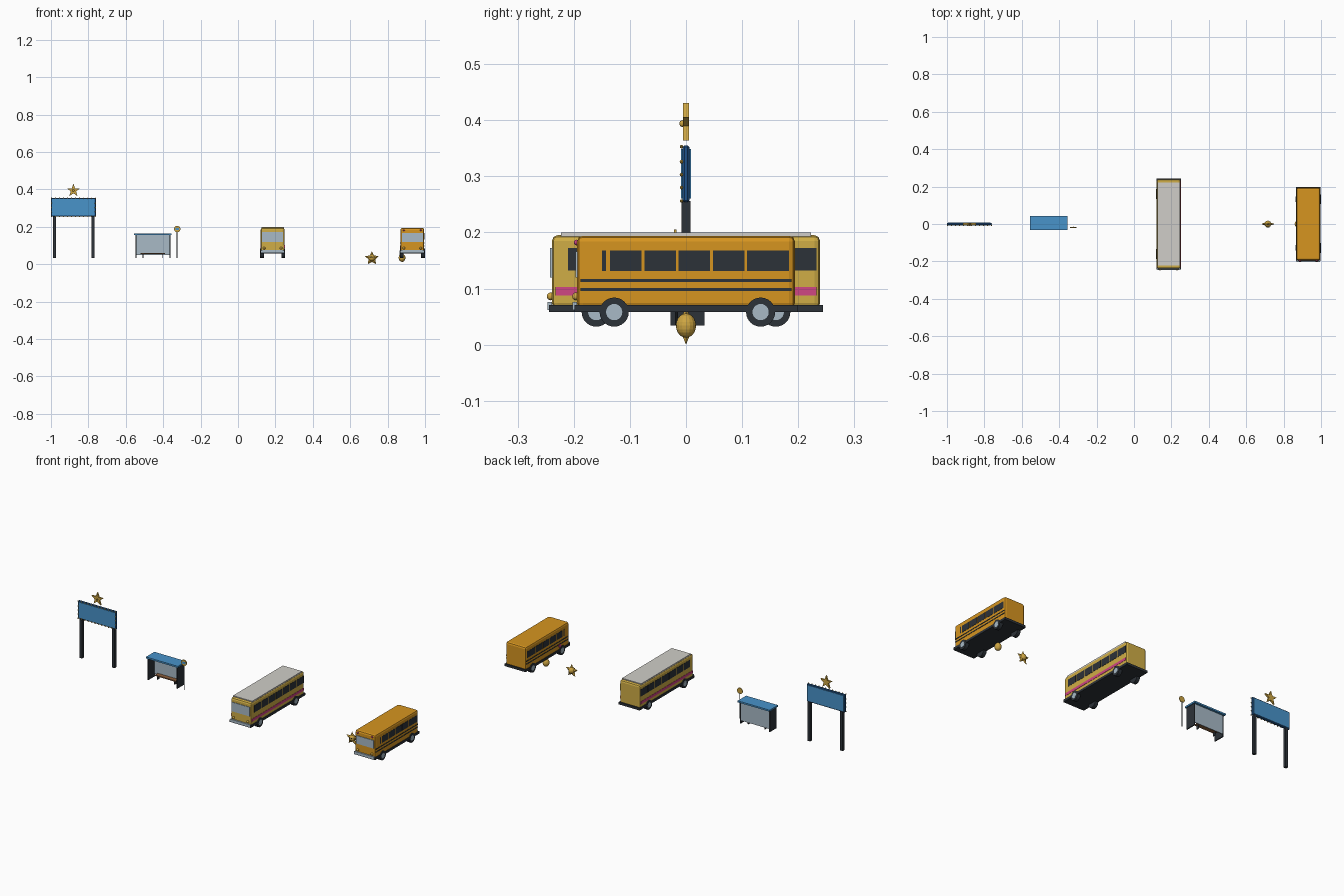
import bpy, bmesh, math
from mathutils import Matrix, Vector

if "Cube" in bpy.data.objects:
    bpy.data.objects.remove(bpy.data.objects["Cube"])


def material(name, r, g, b):
    m = bpy.data.materials.new(name)
    lin = [((c / 255 + 0.055) / 1.055) ** 2.4 for c in (r, g, b)]
    m.diffuse_color = (*lin, 1)
    m.use_nodes = True
    m.node_tree.nodes["Principled BSDF"].inputs["Base Color"].default_value = m.diffuse_color
    return m


ORANGE = material("orange_paint", 214, 149, 32)
YELLOW = material("yellow_paint", 208, 174, 70)
WHITE = material("off_white", 208, 206, 200)
BLUE = material("sign_blue", 72, 147, 202)
NAVY = material("dark_blue", 32, 84, 140)
DARK = material("charcoal", 44, 50, 56)
GLASS = material("pale_glass", 168, 186, 198)
PINK = material("pink", 208, 70, 132)
BROWN = material("bench_brown", 140, 95, 60)
GOLD = material("gold", 205, 165, 66)


def finish(name, bm, mat, loc=(0, 0, 0)):
    bmesh.ops.recalc_face_normals(bm, faces=bm.faces)
    me = bpy.data.meshes.new(name)
    bm.to_mesh(me)
    bm.free()
    me.materials.append(mat)
    ob = bpy.data.objects.new(name, me)
    ob.location = loc
    bpy.context.collection.objects.link(ob)
    return ob


def box(name, mat, x0, x1, y0, y1, z0, z1, bevel=0, segments=2):
    bm = bmesh.new()
    bmesh.ops.create_cube(bm, size=1)
    bmesh.ops.scale(bm, vec=(x1 - x0, y1 - y0, z1 - z0), verts=bm.verts)
    ob = finish(name, bm, mat, ((x0 + x1) / 2, (y0 + y1) / 2, (z0 + z1) / 2))
    if bevel:
        mod = ob.modifiers.new("rounded_edges", 'BEVEL')
        mod.width, mod.segments = bevel, segments
    return ob


def disc(name, mat, loc, radius, depth, axis='X', sides=24):
    bm = bmesh.new()
    bmesh.ops.create_cone(bm, cap_ends=True, segments=sides, radius1=radius, radius2=radius, depth=depth)
    turn = {'X': Matrix.Rotation(math.pi / 2, 3, 'Y'), 'Y': Matrix.Rotation(math.pi / 2, 3, 'X'),
            'Z': Matrix.Identity(3)}[axis]
    bmesh.ops.rotate(bm, matrix=turn, verts=bm.verts)
    return finish(name, bm, mat, loc)


def ball(name, mat, loc, radius, u=16, v=10, stretch=1):
    bm = bmesh.new()
    bmesh.ops.create_uvsphere(bm, u_segments=u, v_segments=v, radius=radius)
    bmesh.ops.scale(bm, vec=(1, 1, stretch), verts=bm.verts)
    return finish(name, bm, mat, loc)


def star(name, mat, loc, outer, inner, half, puffy=False):
    """Five-pointed star facing the front: flat plate, or pillow with raised centres."""
    bm = bmesh.new()
    ring = []
    for i in range(10):
        a = math.pi / 2 + i * math.pi / 5
        r = inner if i % 2 else outer
        ring.append(Vector((r * math.cos(a), 0, r * math.sin(a))))
    if puffy:
        rim = [bm.verts.new(p) for p in ring]
        for y in (-half, half):
            mid = bm.verts.new((0, y, 0))
            for i in range(10):
                bm.faces.new((rim[i], rim[(i + 1) % 10], mid))
    else:
        front = bm.faces.new([bm.verts.new(p + Vector((0, -half, 0))) for p in ring])
        ext = bmesh.ops.extrude_face_region(bm, geom=[front], use_keep_orig=True)
        moved = [g for g in ext['geom'] if isinstance(g, bmesh.types.BMVert)]
        bmesh.ops.translate(bm, vec=(0, 2 * half, 0), verts=moved)
    return finish(name, bm, mat, loc)


def bus(prefix, cx, half_len, paint, top, windows, win_z, stripes, wheel_y, screen_z):
    n = lambda part: prefix + "_" + part
    w, L = 0.0635, half_len
    box(n("body"), paint, cx - w, cx + w, -L, L, 0.064, top, 0.010)
    box(n("skirt"), DARK, cx - 0.066, cx + 0.066, -L - 0.005, L + 0.005, 0.058, 0.071)
    # windscreen, front bumper and headlights
    box(n("windscreen"), GLASS, cx - 0.056, cx + 0.056, -L - 0.003, -L + 0.004, *screen_z)
    box(n("front_bumper"), GLASS, cx - 0.062, cx + 0.062, -L - 0.008, -L, 0.062, 0.076)
    for s in (-1, 1):
        ball(n("headlight"), GOLD, (cx + s * 0.045, -L - 0.002, 0.086), 0.007, 12, 8)
        side = cx + s * w
        # side glazing and painted stripes
        for y0, y1 in windows:
            box(n("side_window"), DARK, side - 0.001, side + 0.001, y0, y1, *win_z)
        for mat, z0, z1 in stripes:
            box(n("side_stripe"), mat, side - 0.0015, side + 0.0015, -L + 0.006, L - 0.006, z0, z1)
        # wheels with hubs
        for y in wheel_y:
            disc(n("tyre"), DARK, (cx + s * 0.057, y, 0.058), 0.026, 0.020)
            disc(n("hub"), GLASS, (cx + s * 0.0665, y, 0.058), 0.0145, 0.002)


# School bus
bus("school_bus", 0.932, 0.194, ORANGE, 0.194,
    [(-0.150, -0.143), (-0.135, -0.079), (-0.074, -0.018), (-0.013, 0.043), (0.048, 0.104), (0.109, 0.184)],
    (0.131, 0.168), [(DARK, 0.112, 0.117), (DARK, 0.096, 0.101)], (-0.128, 0.133), (0.120, 0.166))
for s in (-1, 1):
    ball("school_bus_warning_lamp", PINK, (0.932 + s * 0.045, -0.195, 0.182), 0.005, 12, 8)
disc("school_bus_stop_sign", PINK, (0.867, -0.11, 0.09), 0.010, 0.003, 'X', 8)

# City bus
city_windows = [(-0.210 + i * 0.064, -0.151 + i * 0.064) for i in range(6)] + [(0.174, 0.233)]
bus("city_bus", 0.185, 0.239, YELLOW, 0.195, city_windows, (0.132, 0.172),
    [(PINK, 0.088, 0.103)], (-0.16, 0.16), (0.120, 0.172))
box("city_bus_roof_panel", WHITE, 0.125, 0.245, -0.223, 0.223, 0.192, 0.200)

# Billboard
box("billboard_frame", NAVY, -1.0, -0.76, -0.006, 0.006, 0.254, 0.355, 0.003, 1)
for y in (-0.007, 0.007):
    box("billboard_face", BLUE, -0.994, -0.766, y - 0.0015, y + 0.0015, 0.260, 0.349)
for x in (-0.980, -0.776):
    box("billboard_post", DARK, x - 0.008, x + 0.008, -0.008, 0.008, 0.034, 0.256)
for i in range(12):
    for z in (0.256, 0.353):
        ball("billboard_bulb", GOLD, (-0.997 + i * 0.234 / 11, -0.008, z), 0.0032, 8, 6)
for z in (0.280, 0.303, 0.326):
    for x in (-0.997, -0.763):
        ball("billboard_bulb", GOLD, (x, -0.008, z), 0.0032, 8, 6)
star("billboard_star", GOLD, (-0.88, 0, 0.394), 0.037, 0.015, 0.005)
ball("billboard_star_knob", GOLD, (-0.88, -0.006, 0.394), 0.006, 12, 8)

# Bus shelter
box("shelter_roof", BLUE, -0.555, -0.355, -0.031, 0.044, 0.155, 0.164)
box("shelter_back_panel", GLASS, -0.545, -0.365, 0.028, 0.032, 0.050, 0.155)
for x in (-0.546, -0.364):
    box("shelter_side", DARK, x - 0.003, x + 0.003, -0.028, 0.033, 0.034, 0.156)
box("shelter_bench", BROWN, -0.520, -0.390, 0.000, 0.024, 0.054, 0.060)
for x in (-0.508, -0.402):
    box("bench_leg", DARK, x - 0.002, x + 0.002, 0.004, 0.020, 0.034, 0.054)

# Stop sign pole
disc("stop_pole", DARK, (-0.325, -0.017, 0.105), 0.0025, 0.142, 'Z', 8)
disc("stop_disc", GOLD, (-0.325, -0.019, 0.188), 0.017, 0.004, 'Y')
box("stop_plate", BLUE, -0.335, -0.315, -0.022, -0.020, 0.182, 0.194)

# Puffy star figure
star("star_points", GOLD, (0.716, 0, 0.0312), 0.0385, 0.019, 0.013, True)
ball("star_body", GOLD, (0.716, 0, 0.0335), 0.018)
for s in (-1, 1):
    ball("star_eye", DARK, (0.716 + s * 0.006, -0.0165, 0.038), 0.0032, 8, 6)

# Round ball beside the school bus
ball("gold_ball", GOLD, (0.877, 0, 0.034), 0.018, 16, 10, 1.2)
